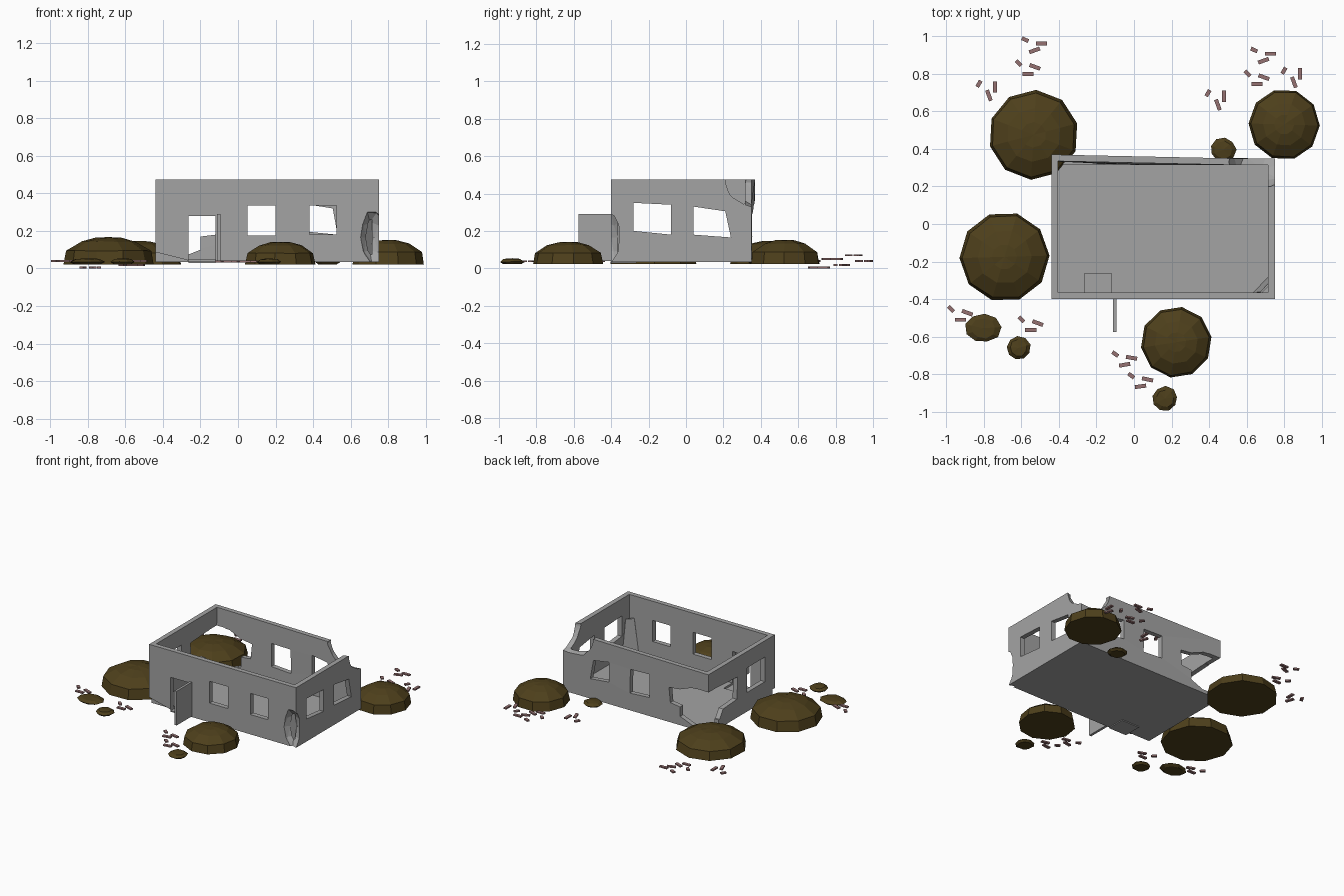
import bpy, bmesh, math, random
from mathutils import Vector, Matrix

if "Cube" in bpy.data.objects:
    bpy.data.objects.remove(bpy.data.objects["Cube"])

random.seed(4)


def material(name, col):
    m = bpy.data.materials.new(name)
    m.diffuse_color = (*col, 1)
    m.use_nodes = True
    m.node_tree.nodes["Principled BSDF"].inputs["Base Color"].default_value = m.diffuse_color
    return m


WALL = material("concrete", (0.37, 0.37, 0.37))
SOIL = material("soil", (0.075, 0.05, 0.011))
BRICK = material("brick", (0.3, 0.165, 0.165))


def finish(name, bm, mat=None):
    bmesh.ops.recalc_face_normals(bm, faces=bm.faces[:])
    me = bpy.data.meshes.new(name)
    bm.to_mesh(me)
    bm.free()
    ob = bpy.data.objects.new(name, me)
    bpy.context.collection.objects.link(ob)
    if mat:
        me.materials.append(mat)
    return ob


def prism(name, pts, axis, lo, hi):
    """Extrude a 2D outline (the two other axes, in order) along an axis."""
    bm = bmesh.new()

    def at(p, d):
        v = list(p)
        v.insert("xyz".index(axis), d)
        return bm.verts.new(v)
    a, b = [at(p, lo) for p in pts], [at(p, hi) for p in pts]
    bm.faces.new(a)
    bm.faces.new(b)
    for i in range(len(pts)):
        j = (i + 1) % len(pts)
        bm.faces.new((a[i], a[j], b[j], b[i]))
    return finish(name, bm, WALL)


def rect(x0, x1, y0, y1):
    return [(x0, y0), (x1, y0), (x1, y1), (x0, y1)]


def blast(center, scale):
    """Faceted ball used to bite a hole."""
    bm = bmesh.new()
    bmesh.ops.create_icosphere(bm, subdivisions=2, radius=1)
    for v in bm.verts:
        k = random.uniform(0.9, 1.06)
        v.co = Vector(center) + Vector([v.co[i] * scale[i] * k for i in range(3)])
    return finish("cutter", bm, WALL)


def cut(ob, cutters):
    for c in cutters:
        m = ob.modifiers.new("cut", 'BOOLEAN')
        m.operation, m.solver, m.object = 'DIFFERENCE', 'EXACT', c
    dg = bpy.context.evaluated_depsgraph_get()
    me = bpy.data.meshes.new_from_object(ob.evaluated_get(dg))
    ob.modifiers.clear()
    ob.data = me
    for c in cutters:
        bpy.data.objects.remove(c)


# Ruined house shell: open box with floor
X0, X1, Y0, Y1, T = -0.44, 0.75, -0.40, 0.35, 0.035
house = prism("house_walls", rect(X0, X1, Y0, Y1), "z", 0.035, 0.475)
F, B = (Y0 - 0.1, Y0 + 0.1), (Y1 - 0.1, Y1 + 0.1)
L, R = (X0 - 0.1, X0 + 0.1), (X1 - 0.1, X1 + 0.1)
cut(house, [prism("cutter", rect(X0 + T, X1 - T, Y0 + T, Y1 - T), "z", 0.05, 0.6)])
cut(house, [
    # doorway and front windows
    prism("cutter", rect(-0.265, -0.12, 0.02, 0.28), "y", Y0 - 0.1, -0.265),
    prism("cutter", rect(0.05, 0.2, 0.175, 0.335), "y", *F),
    prism("cutter", rect(0.38, 0.525, 0.18, 0.335), "y", *F),
    # back windows
    prism("cutter", [(0.05, 0.17), (0.21, 0.16), (0.205, 0.335), (0.05, 0.34)], "y", *B),
    prism("cutter", [(0.38, 0.195), (0.53, 0.18), (0.505, 0.32), (0.38, 0.34)], "y", *B),
    # side windows
    prism("cutter", [(-0.28, 0.2), (-0.08, 0.18), (-0.08, 0.34), (-0.28, 0.35)], "x", *R),
    prism("cutter", [(0.04, 0.18), (0.24, 0.165), (0.21, 0.305), (0.04, 0.33)], "x", *R),
    prism("cutter", rect(-0.285, -0.075, 0.175, 0.355), "x", *L),
    # broken hole around the back left corner
    prism("cutter", [(-0.6, 0.07), (-0.3, 0.06), (-0.2, 0.1), (-0.2, 0.17), (-0.12, 0.18),
                     (-0.11, 0.29), (-0.2, 0.3), (-0.3, 0.34), (-0.6, 0.35)], "y", *B),
    prism("cutter", [(0.5, 0.07), (0.24, 0.1), (0.2, 0.16), (0.04, 0.17),
                     (0.03, 0.33), (0.2, 0.34), (0.5, 0.35)], "x", *L),
    # bite out of the back right top corner
    blast((0.71, 0.37, 0.46), (0.22, 0.17, 0.15)),
    # slim chip at the front right corner, undercut at the front left one
    blast((0.725, -0.425, 0.165), (0.08, 0.08, 0.15)),
    prism("cutter", [(-0.6, 0.0), (-0.25, 0.0), (-0.27, 0.045), (-0.43, 0.085), (-0.6, 0.09)],
          "y", Y0 - 0.1, Y0 + 0.03),
])
# Slight outward bow of the back left part
for v in house.data.vertices:
    if v.co.y > 0.3 and v.co.x < 0:
        v.co.y += 0.02 * min(1, -v.co.x / 0.4) * min(1, v.co.z / 0.4)

# Panel closing the front right chip
panel = prism("crushed_corner_panel", [(0.645, -0.38), (0.735, -0.29), (0.715, -0.28),
                                       (0.635, -0.365)], "z", 0.04, 0.31)
for v in panel.data.vertices:
    if v.co.z > 0.2:
        v.co.x += (0.71 - v.co.x) * 0.5
        v.co.y += (-0.36 - v.co.y) * 0.5

# Sunken doorstep and open door
prism("doorstep", rect(-0.265, -0.12, -0.4, -0.265), "z", 0.028, 0.036)
prism("door", rect(-0.112, -0.094, -0.575, -0.4), "z", 0.04, 0.29)


def mound(name, x, y, r, h, sides, rings, wob=0.04):
    """Low dome: rings of (radius, height) fractions."""
    bm = bmesh.new()
    prev = None
    off = random.random()
    for fr, fh in rings:
        ring = []
        for i in range(sides):
            a = math.tau * (i + off) / sides
            k = fr * (1 + random.uniform(-wob, wob) * (fh > 0))
            z = 0.022 + h * fh * (1 + random.uniform(-wob, wob) * 1.5)
            ring.append(bm.verts.new((x + r[0] * k * math.cos(a), y + r[1] * k * math.sin(a), z)))
        if prev:
            for i in range(sides):
                j = (i + 1) % sides
                bm.faces.new((prev[i], prev[j], ring[j], ring[i]))
        else:
            bm.faces.new(ring)
        prev = ring
    tip = bm.verts.new((x, y, 0.022 + h))
    for i in range(sides):
        bm.faces.new((prev[i], prev[(i + 1) % sides], tip))
    return finish(name, bm, SOIL)


# Earth mounds
DOME = [(1.0, 0), (0.94, 0.5), (0.6, 0.84), (0.28, 0.97)]
for i, (x, y, r, h) in enumerate([(-0.535, 0.475, 0.24, 0.125), (-0.69, -0.175, 0.24, 0.145),
                                  (0.225, -0.63, 0.19, 0.12), (0.80, 0.53, 0.19, 0.13)]):
    mound(f"earth_mound_{i + 1}", x, y, (r, r), h, 10, DOME, 0.015)

# Small clods
CLOD = [(0.75, 0), (1.0, 0.4), (0.7, 0.85)]
for i, (x, y, rx, ry) in enumerate([(-0.805, -0.555, 0.095, 0.077), (-0.615, -0.66, 0.065, 0.065),
                                    (0.165, -0.93, 0.068, 0.065), (0.475, 0.395, 0.068, 0.065)]):
    mound(f"earth_clod_{i + 1}", x, y, (rx, ry), 0.032, 9, CLOD, 0.06)

# Scattered bricks, three per cluster: x, y, z, turn, mirrored
CLUSTERS = [
    (-0.53, 0.925, 0.04, 20, 0), (-0.565, 0.80, 0.018, 0, 0), (-0.74, 0.73, 0.005, 0, 1),
    (0.69, 0.87, 0.07, 20, 0), (0.655, 0.745, 0.05, 0, 0), (0.885, 0.80, 0.05, 0, 1),
    (0.48, 0.68, 0.04, 0, 1), (-0.925, -0.51, 0.04, 0, 0), (-0.55, -0.565, 0.04, 0, 0),
    (-0.05, -0.75, 0.038, 10, 0), (0.035, -0.865, 0.038, 8, 0)]
TRIO = [(-0.05, 0.057, -45, 0.038), (0.037, 0.037, -20, 0.06), (0, 0, 0, 0.06)]
TRIO_MIRRORED = [(-0.086, 0.017, 60, 0.038), (-0.033, -0.045, -70, 0.06), (0, 0, 90, 0.06)]
for n, (x, y, z, turn, mir) in enumerate(CLUSTERS):
    bm = bmesh.new()
    for dx, dy, a, length in (TRIO_MIRRORED if mir else TRIO):
        M = (Matrix.Translation((x + dx, y + dy, z))
             @ Matrix.Rotation(math.radians(a + turn), 4, 'Z')
             @ Matrix.Diagonal((length, 0.021, 0.01, 1)))
        bmesh.ops.create_cube(bm, size=1, matrix=M)
    finish(f"bricks_{n + 1}", bm, BRICK)
